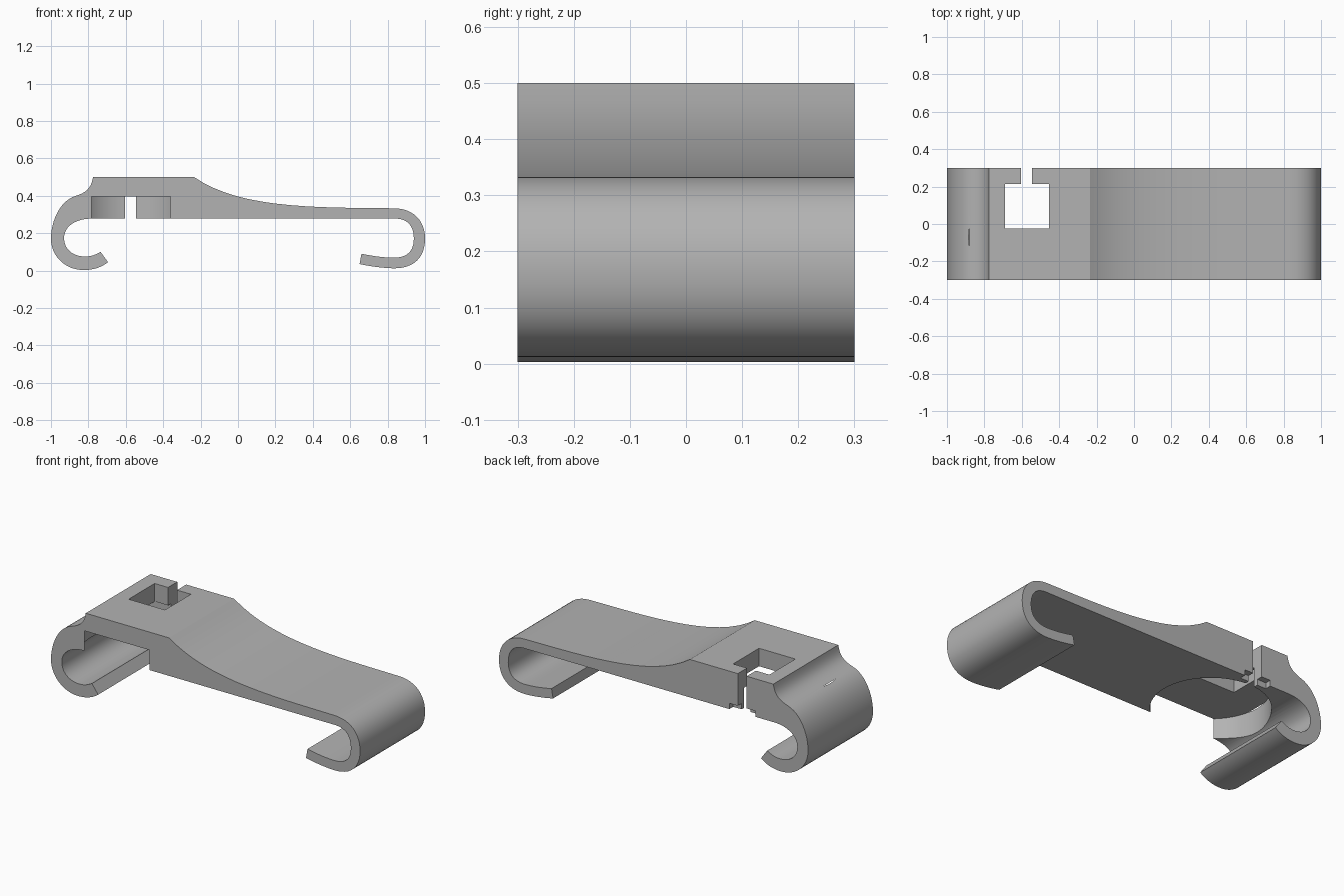
import bpy, bmesh
from mathutils import Vector
from math import radians

cube = bpy.data.objects.get("Cube")
if cube:
    bpy.data.objects.remove(cube)

HALF = 0.3
BASE = 0.278
STEPS = 12

grey = bpy.data.materials.new("plain grey")
grey.use_nodes = True
grey.diffuse_color = (0.45, 0.45, 0.45, 1)
grey.node_tree.nodes["Principled BSDF"].inputs["Base Color"].default_value = grey.diffuse_color


class Outline:
    """Side profile made of straight lines and cubic curves."""
    def __init__(self, x, z):
        self.pts = [Vector((x, z))]

    def line(self, x, z):
        self.pts.append(Vector((x, z)))

    def curve(self, a, b, c):
        p, a, b, c = self.pts[-1], Vector(a), Vector(b), Vector(c)
        for i in range(1, STEPS + 1):
            t = i / STEPS
            s = 1 - t
            self.pts.append(p * s**3 + a * (3 * s * s * t) + b * (3 * s * t * t) + c * t**3)


def cutter(name, obj):
    obj.name = name
    obj.hide_render = True
    obj.hide_viewport = True
    obj.display_type = 'WIRE'
    return obj


def box(name, x0, x1, y0, y1, z0, z1):
    bpy.ops.mesh.primitive_cube_add(size=1, location=((x0 + x1) / 2, (y0 + y1) / 2, (z0 + z1) / 2))
    obj = bpy.context.object
    obj.scale = (x1 - x0, y1 - y0, z1 - z0)
    return cutter(name, obj)


# Outer side: short hook, flat pad, swept arm, long hook
o = Outline(-0.695, 0.045)
o.curve((-0.73, 0.018), (-0.77, 0.004), (-0.82, 0.003))
o.curve((-0.92, 0.0), (-1.0, 0.075), (-1.0, 0.17))
o.curve((-1.0, 0.26), (-0.955, 0.375), (-0.865, 0.4))
o.curve((-0.805, 0.42), (-0.785, 0.445), (-0.775, 0.5))
o.line(-0.235, 0.5)
o.curve((-0.04, 0.365), (0.25, 0.34), (0.62, 0.335))
o.line(0.83, 0.333)
o.curve((0.945, 0.333), (1.0, 0.26), (1.0, 0.17))
o.curve((1.0, 0.07), (0.94, 0.01), (0.83, 0.012))
o.curve((0.77, 0.014), (0.71, 0.022), (0.65, 0.035))
# Inner side, back towards the short hook
o.line(0.66, 0.09)
o.curve((0.72, 0.078), (0.77, 0.07), (0.83, 0.069))
o.curve((0.9, 0.068), (0.94, 0.1), (0.94, 0.17))
o.curve((0.94, 0.235), (0.91, 0.277), (0.84, BASE))
o.line(-0.785, BASE)
o.curve((-0.87, 0.277), (-0.93, 0.235), (-0.93, 0.175))
o.curve((-0.93, 0.115), (-0.885, 0.077), (-0.82, 0.075))
o.curve((-0.785, 0.075), (-0.765, 0.083), (-0.735, 0.1))

bm = bmesh.new()
face = bm.faces.new([bm.verts.new((p.x, -HALF, p.y)) for p in o.pts])
swept = bmesh.ops.extrude_face_region(bm, geom=[face])
bmesh.ops.translate(bm, vec=(0, 2 * HALF, 0),
                    verts=[v for v in swept["geom"] if isinstance(v, bmesh.types.BMVert)])
bmesh.ops.recalc_face_normals(bm, faces=bm.faces)
mesh = bpy.data.meshes.new("clip_body")
bm.to_mesh(mesh)
bm.free()
clip = bpy.data.objects.new("clip_body", mesh)
bpy.context.collection.objects.link(clip)
mesh.materials.append(grey)

# Round pocket underneath, square window, rear slot and shallow rear notch
bpy.ops.mesh.primitive_cylinder_add(vertices=96, radius=0.312, depth=0.19, location=(-0.572, -0.07, 0.3))
cutters = [
    cutter("pocket_cutter", bpy.context.object),
    box("window_cutter", -0.69, -0.455, -0.025, 0.215, 0.22, 0.6),
    box("slot_cutter", -0.603, -0.545, 0.2, 0.4, 0.22, 0.6),
    box("notch_cutter", -0.66, -0.49, 0.265, 0.4, 0.22, 0.312),
]
for c in cutters:
    mod = clip.modifiers.new(c.name, 'BOOLEAN')
    mod.operation = 'DIFFERENCE'
    mod.solver = 'EXACT'
    mod.object = c

# Bake the cuts, then smooth the curved walls
bpy.ops.object.select_all(action='DESELECT')
clip.select_set(True)
bpy.context.view_layer.objects.active = clip
for c in cutters:
    bpy.ops.object.modifier_apply(modifier=c.name)
for c in cutters:
    bpy.data.objects.remove(c)
bpy.ops.object.shade_smooth_by_angle(angle=radians(25))
